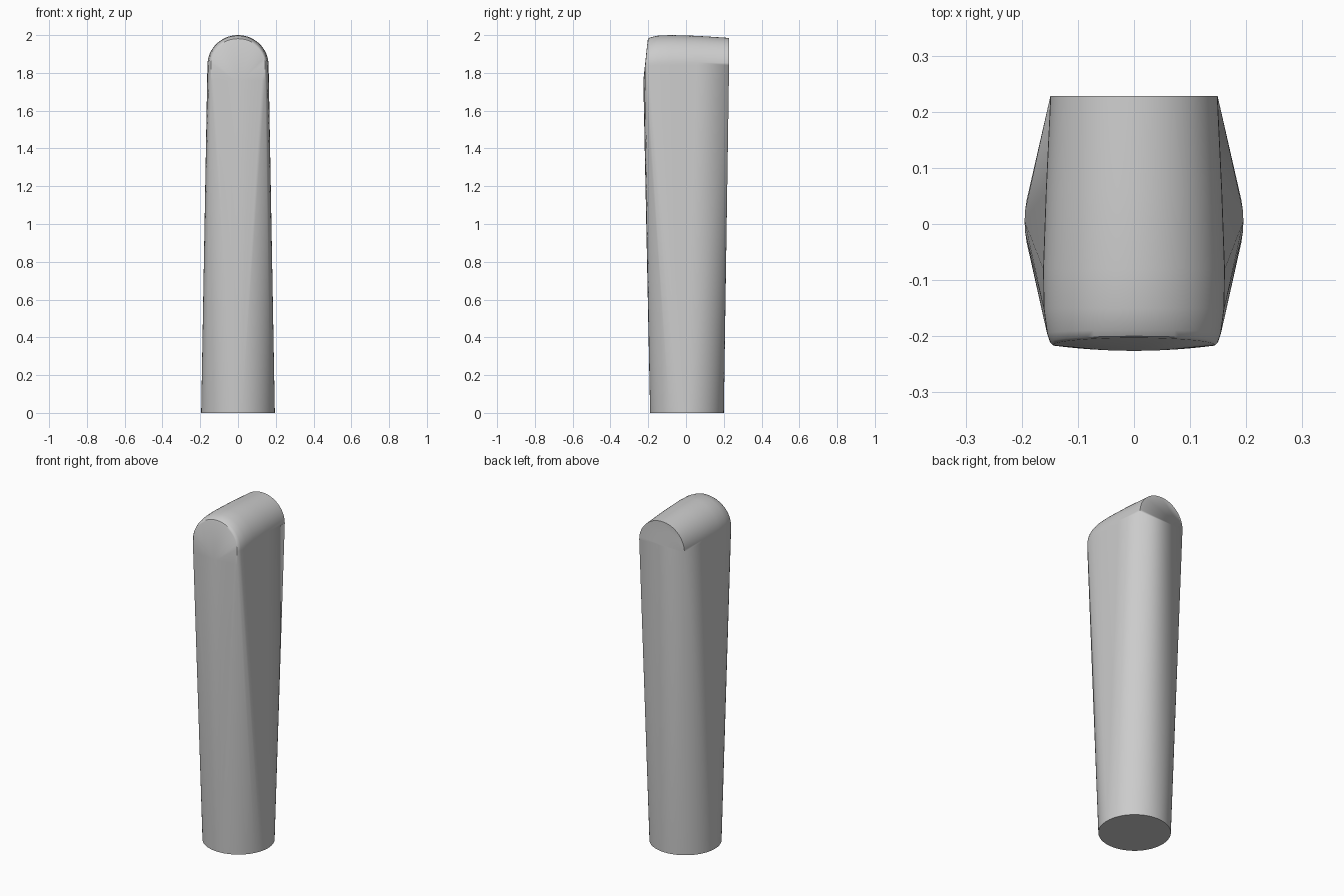
import bpy
import bmesh
from math import cos, sin, pi, radians

cube = bpy.data.objects.get("Cube")
if cube:
    bpy.data.objects.remove(cube, do_unlink=True)

grey = bpy.data.materials.new("plain grey")
grey.use_nodes = True
grey.diffuse_color = (0.6, 0.6, 0.6, 1)
grey.node_tree.nodes["Principled BSDF"].inputs["Base Color"].default_value = (0.6, 0.6, 0.6, 1)

SPRING = 1.84   # height where the rounded top begins
ARC_STEPS = 32
bm = bmesh.new()

# Round foot
for i in range(64):
    a = 2 * pi * i / 64
    bm.verts.new((0.195 * cos(a), 0.005 + 0.195 * sin(a), 0))

# Barrel-like rounded top, as arches from back to front: y, half width, crown, lean
arches = [
    (0.228, 0.149, 1.985, 0),
    (0.06, 0.157, 1.996, 0),
    (-0.08, 0.162, 2.0, 0),
    (-0.15, 0.161, 1.997, 0),
    (-0.195, 0.155, 1.988, 0.006),
    (-0.21, 0.150, 1.981, 0.010),
    (-0.216, 0.144, 1.973, 0.013),
]
for y, half, crown, lean in arches:
    for i in range(ARC_STEPS + 1):
        a = pi * i / ARC_STEPS
        bm.verts.new((half * cos(a), y + lean * sin(a), SPRING + (crown - SPRING) * sin(a)))

# Gentle bulge across the front, just below the arch
for i in range(17):
    x = -0.144 + 0.288 * i / 16
    bm.verts.new((x, -0.226 + 0.45 * x * x, 1.76))

# Stretch one tapering skin from the foot to the top
hull = bmesh.ops.convex_hull(bm, input=bm.verts)
unused = {g for g in hull["geom_interior"] + hull["geom_unused"]
          if isinstance(g, bmesh.types.BMVert)}
bmesh.ops.delete(bm, geom=list(unused), context="VERTS")
bmesh.ops.dissolve_limit(bm, angle_limit=radians(0.1), verts=bm.verts, edges=bm.edges)
bmesh.ops.recalc_face_normals(bm, faces=bm.faces)

mesh = bpy.data.meshes.new("tapered_post")
bm.to_mesh(mesh)
bm.free()
mesh.materials.append(grey)
post = bpy.data.objects.new("tapered_post", mesh)
bpy.context.collection.objects.link(post)
bpy.context.view_layer.objects.active = post
post.select_set(True)
bpy.ops.object.shade_smooth_by_angle(angle=radians(35))
